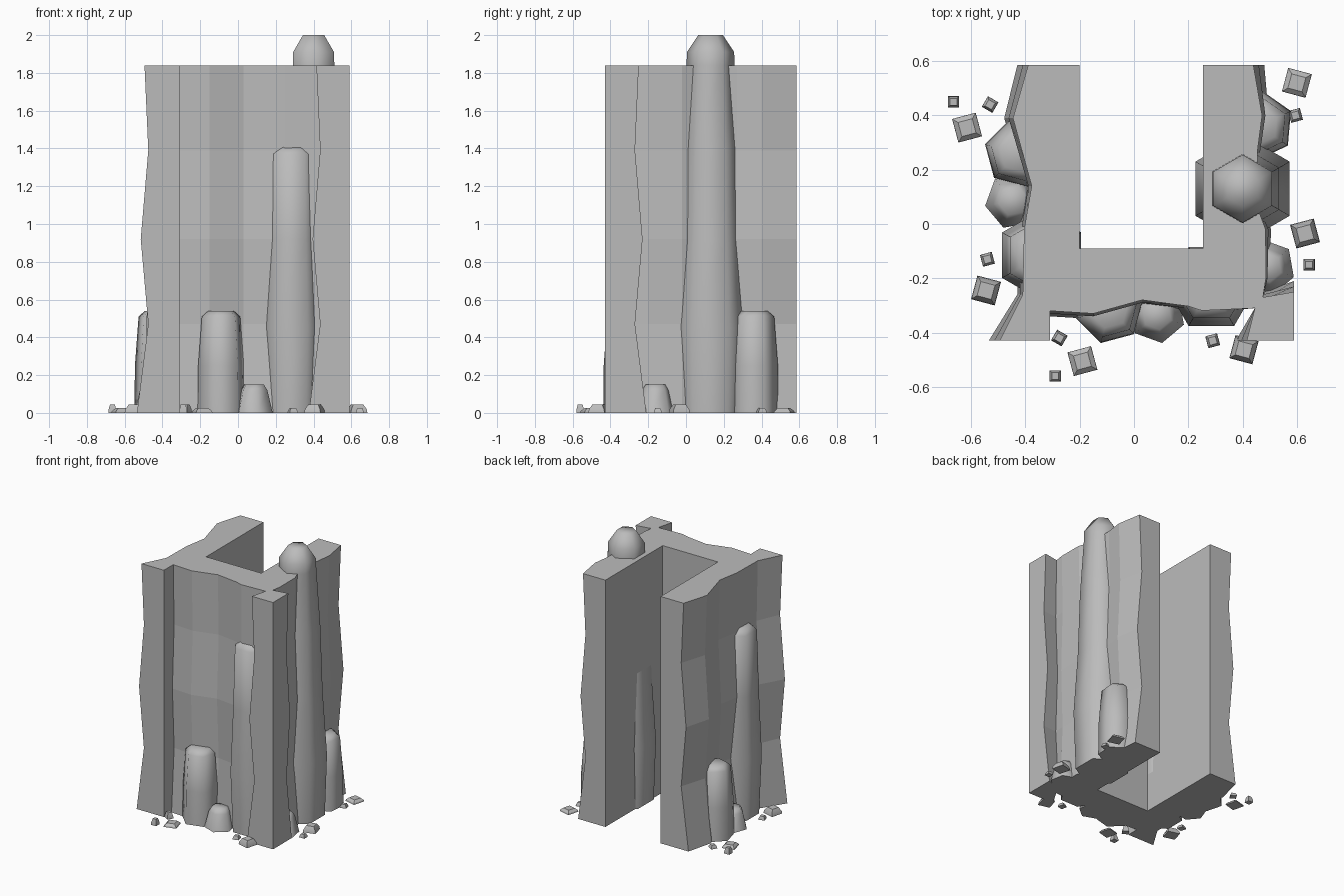
import bpy, bmesh, math

if "Cube" in bpy.data.objects:
    bpy.data.objects.remove(bpy.data.objects["Cube"])

stone = bpy.data.materials.new("grey_stone")
stone.diffuse_color = (0.5, 0.5, 0.5, 1)
stone.use_nodes = True
stone.node_tree.nodes["Principled BSDF"].inputs["Base Color"].default_value = stone.diffuse_color


def loft(name, rings, smooth=None):
    """Skin a stack of closed rings and cap both ends."""
    bm = bmesh.new()
    vs = [[bm.verts.new(p) for p in r] for r in rings]
    n = len(vs[0])
    for a, b in zip(vs, vs[1:]):
        for i in range(n):
            j = (i + 1) % n
            bm.faces.new((a[i], a[j], b[j], b[i]))
    bm.faces.new(vs[0][::-1])
    bm.faces.new(vs[-1])
    bmesh.ops.recalc_face_normals(bm, faces=bm.faces[:])
    me = bpy.data.meshes.new(name)
    bm.to_mesh(me)
    bm.free()
    me.materials.append(stone)
    if smooth:
        me.polygons.foreach_set("use_smooth", [True] * len(me.polygons))
        me.set_sharp_from_angle(angle=math.radians(smooth))
    ob = bpy.data.objects.new(name, me)
    bpy.context.collection.objects.link(ob)
    return ob


def rock(name, x, y, profile, turn=30, sides=6):
    """Upright faceted stone from a (height, radius) profile."""
    rings = []
    for z, r in profile:
        ang = [math.radians(turn) + math.tau * i / sides for i in range(sides)]
        rings.append([(x + r * math.cos(a), y + r * math.sin(a), z) for a in ang])
    return loft(name, rings, 65 if sides == 6 else 30)


# U-shaped cliff wall: x, y, and direction in which the outline swells
outline = [
    (-.20, .585, 0, 0), (-.37, .585, -1, 0), (-.43, .39, -.8, 0),
    (-.365, .14, -.6, 0), (-.395, -.02, -.5, 0), (-.40, -.26, -.5, 0),
    (-.475, -.43, -1, 0), (-.31, -.43, 0, 0),              # left corner pier
    (-.31, -.31, 0, -.5), (-.15, -.32, 0, -.5), (.03, -.27, 0, -.5),
    (.20, -.295, 0, -.4), (.25, -.315, 0, -.2), (.445, -.31, 0, 0),
    (.435, -.43, -1, 0), (.59, -.43, 0, 0), (.59, -.27, 0, 1),  # right pier
    (.475, -.28, 0, .5), (.48, -.20, .3, 0), (.475, -.02, .5, 0),
    (.445, .06, .5, 0), (.445, .27, .5, 0), (.46, .40, .6, 0),
    (.42, .585, 1, 0), (.255, .585, 0, 0), (.255, -.09, 0, 0),
    (-.20, -.09, 0, 0)]
swell = [(0, .06), (.47, 0), (.92, .04), (1.39, 0), (1.84, .02)]
loft("cliff_wall", [[(x + dx * d, y + dy * d, z) for x, y, dx, dy in outline]
                    for z, d in swell])

# Tall columns bulging from the walls
rock("tall_column", .40, .13, [(0, .185), (.45, .2), (.92, .17), (1.4, .155),
                               (1.84, .127), (1.91, .125), (2.0, .065)])
half = [(0, .15), (.45, .168), (.92, .148), (1.37, .135), (1.41, .09)]


# Front stones, repeated a quarter turn round on the left wall
def to_left(x, y):
    return y - .11, .17 - x


stump = [(0, .128), (.25, .125), (.51, .105), (.54, .07)]
boulder = [(0, .105), (.12, .075), (.15, .055)]
for name, x, y, prof, turn in [("column", .285, -.23, half, 0),
                               ("stump", -.09, -.315, stump, 15),
                               ("boulder", .085, -.335, boulder, 40)]:
    rock("front_" + name, x, y, prof, turn)
    lx, ly = to_left(x, y)
    rock("left_" + name, lx, ly, prof, turn - 90)

# Right wall stones
rock("right_stump", .462, .362, stump, 25)
rock("right_boulder", .49, -.16, boulder, 40)

# Loose rubble round the foot: x, y, width, height, turn
rubble = [(-.19, -.505, .09, .025, 15), (-.275, -.42, .045, .045, -30),
          (-.29, -.56, .042, .045, 0), (.29, -.43, .045, .025, 15),
          (.405, -.463, .088, .045, -15), (-.615, .355, .09, .025, 15),
          (-.53, .44, .045, .025, -30), (-.665, .45, .042, .045, 0),
          (-.545, -.245, .09, .045, -15), (-.54, -.13, .045, .025, 15),
          (.60, .52, .09, .025, -15), (.595, .40, .045, .025, 15),
          (.63, -.035, .09, .045, 15), (.645, -.15, .042, .025, 0)]
for i, (x, y, w, h, t) in enumerate(rubble):
    r = w * .7071
    rock(f"rubble_{i + 1}", x, y, [(0, r), (h * .4, r * .95), (h, r * .6)],
         45 + t, 4)
